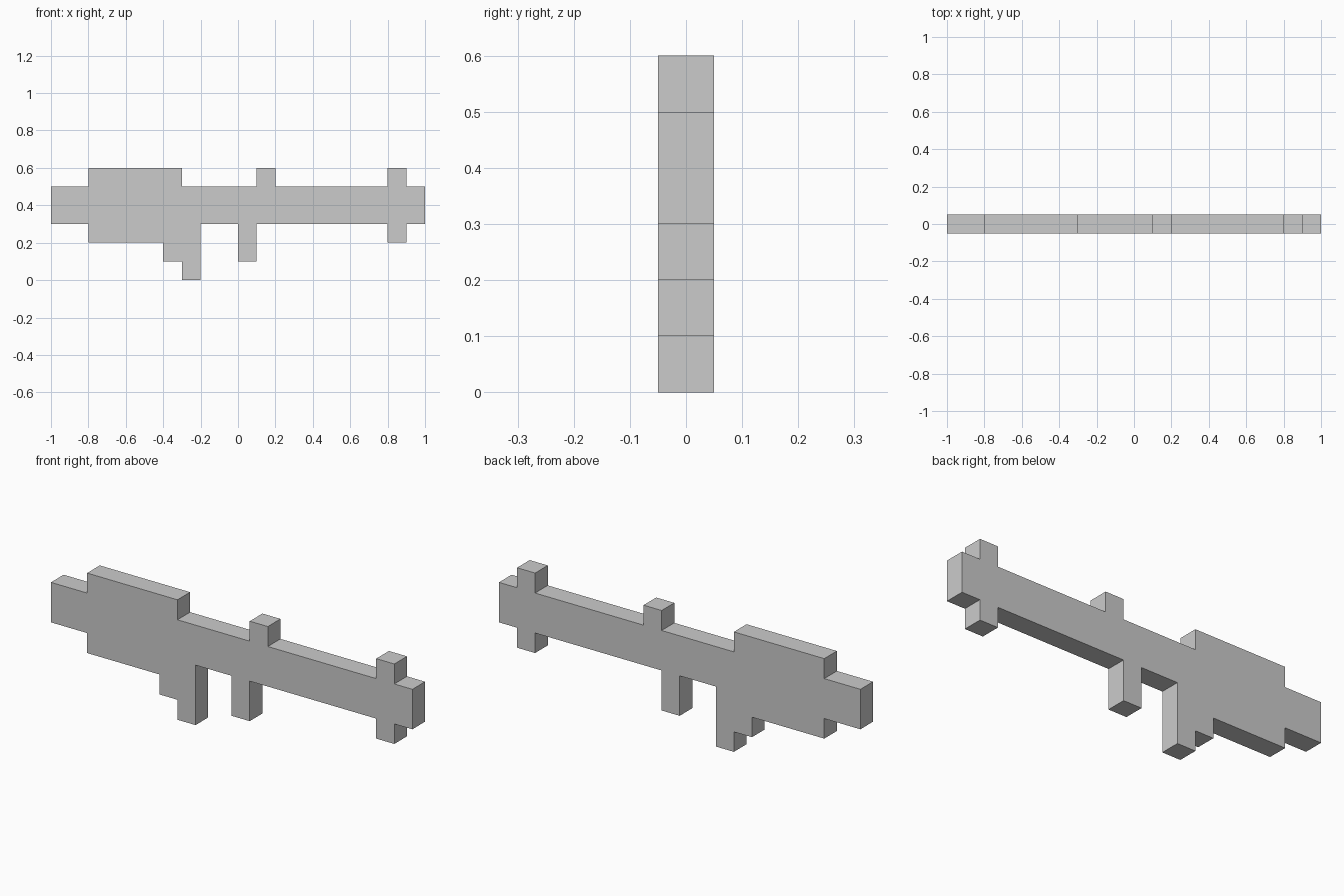
import bpy
import bmesh

if "Cube" in bpy.data.objects:
    bpy.data.objects.remove(bpy.data.objects["Cube"])

UNIT = 0.1        # one block of the stepped silhouette
HALF_DEPTH = 0.05

# Side silhouette in block units (x, z), counter-clockwise seen from the front
underside = [(-10, 3), (-8, 3), (-8, 2), (-4, 2),        # stock
             (-4, 1), (-3, 1), (-3, 0), (-2, 0), (-2, 3),  # stepped rear grip
             (0, 3), (0, 1), (1, 1), (1, 3),              # front grip
             (8, 3), (8, 2), (9, 2), (9, 3), (10, 3)]     # lower muzzle block
topside = [(10, 5), (9, 5), (9, 6), (8, 6), (8, 5),       # upper muzzle block
           (2, 5), (2, 6), (1, 6), (1, 5),                # sight
           (-3, 5), (-3, 6), (-8, 6), (-8, 5), (-10, 5)]  # raised receiver


def extrude_profile(name, points):
    """Solid flat-sided plate from an (x, z) outline, centred on y = 0."""
    bm = bmesh.new()
    face = bm.faces.new([bm.verts.new((x * UNIT, -HALF_DEPTH, z * UNIT))
                         for x, z in points])
    result = bmesh.ops.extrude_face_region(bm, geom=[face], use_keep_orig=True)
    moved = [g for g in result["geom"] if isinstance(g, bmesh.types.BMVert)]
    bmesh.ops.translate(bm, verts=moved, vec=(0, 2 * HALF_DEPTH, 0))
    bmesh.ops.recalc_face_normals(bm, faces=bm.faces)
    mesh = bpy.data.meshes.new(name)
    bm.to_mesh(mesh)
    bm.free()
    obj = bpy.data.objects.new(name, mesh)
    bpy.context.collection.objects.link(obj)
    return obj


# Whole body is one continuous stepped plate
extrude_profile("stepped_blaster_body", underside + topside)
